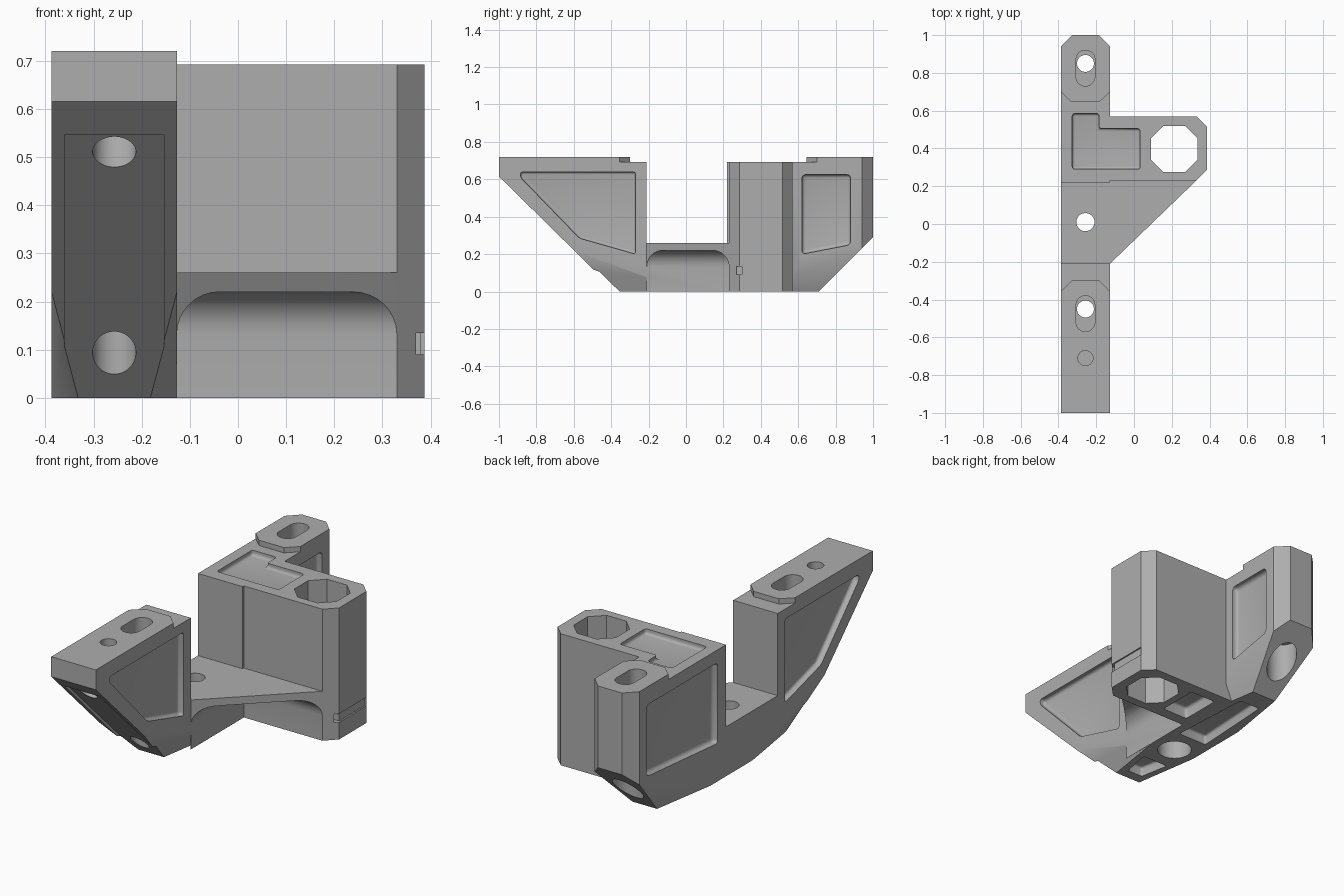
import bpy, bmesh, math
from mathutils import Vector, Matrix

if "Cube" in bpy.data.objects:
    bpy.data.objects.remove(bpy.data.objects["Cube"], do_unlink=True)

grey = bpy.data.materials.new("plain_grey")
grey.use_nodes = True
grey.diffuse_color = (0.42, 0.42, 0.42, 1)
grey.node_tree.nodes["Principled BSDF"].inputs["Base Color"].default_value = (0.42, 0.42, 0.42, 1)

LEFT, RIGHT, MID = -0.387, -0.127, -0.257   # sides and middle of the long arm
HALF = RIGHT - MID


def finish(name, bm):
    bmesh.ops.recalc_face_normals(bm, faces=bm.faces)
    me = bpy.data.meshes.new(name)
    bm.to_mesh(me)
    bm.free()
    me.materials.append(grey)
    ob = bpy.data.objects.new(name, me)
    bpy.context.collection.objects.link(ob)
    return ob


def prism_mesh(pts, lo, hi, axis="z", bevel=0):
    """Extrude an outline along z, or a (y, z) outline along x."""
    bm = bmesh.new()
    place = (lambda u, v: (u, v, lo)) if axis == "z" else (lambda u, v: (lo, u, v))
    face = bm.faces.new([bm.verts.new(place(u, v)) for u, v in pts])
    new = bmesh.ops.extrude_face_region(bm, geom=[face])["geom"]
    move = Vector((0, 0, hi - lo)) if axis == "z" else Vector((hi - lo, 0, 0))
    bmesh.ops.translate(bm, vec=move, verts=[g for g in new if isinstance(g, bmesh.types.BMVert)])
    bmesh.ops.recalc_face_normals(bm, faces=bm.faces)
    if bevel:
        bmesh.ops.bevel(bm, geom=bm.edges[:], offset=bevel, segments=4, profile=0.5, affect="EDGES")
    return bm


def prism(name, *args, **kw):
    return finish(name, prism_mesh(*args, **kw))


def combine(target, other, op="DIFFERENCE"):
    mod = target.modifiers.new("join", "BOOLEAN")
    mod.operation, mod.solver, mod.object = op, "EXACT", other
    other.hide_render = True
    bpy.ops.object.select_all(action="DESELECT")
    bpy.context.view_layer.objects.active = target
    target.select_set(True)
    bpy.ops.object.modifier_apply(modifier=mod.name)
    bpy.data.objects.remove(other, do_unlink=True)


def cut(*args, **kw):
    combine(bracket, prism("cutter", *args, **kw))


def slot(y0, y1, r, n=32):
    """Rounded outline on the arm's centre line, a circle when y0 equals y1."""
    pts = []
    for i in range(n):
        a = 2 * math.pi * (i + 0.5) / n
        pts.append((MID + r * math.cos(a), (y1 if math.sin(a) > 0 else y0) + r * math.sin(a)))
    return pts


def hole(y, r, lo, hi):
    cut(slot(y, y, r), lo, hi)


def box(x0, x1, y0, y1):
    return [(x0, y0), (x1, y0), (x1, y1), (x0, y1)]


# Long arm: side profile, then trimmed by planes
arm = prism_mesh([(-1, 0.72), (-1, 0.615), (-0.375, 0), (0.71, 0), (1, 0.29), (1, 0.692),
                  (0.22, 0.692), (0.22, 0.26), (-0.21, 0.26), (-0.21, 0.692),
                  (-0.36, 0.692), (-0.36, 0.72)], LEFT, RIGHT, "x")


def trim(a, b, c):
    """Trim the same corner on both sides of the arm."""
    for s in (1, -1):
        p = [Vector((MID + s * x, y, z)) for x, y, z in (a, b, c)]
        n = (p[1] - p[0]).cross(p[2] - p[0]).normalized()
        if n.dot(Vector((MID, 0.2, 0.5)) - p[0]) > 0:
            n.negate()
        bmesh.ops.bisect_plane(arm, geom=arm.verts[:] + arm.edges[:] + arm.faces[:], dist=1e-5,
                               plane_co=p[0], plane_no=n, clear_outer=True)
        bmesh.ops.holes_fill(arm, edges=[e for e in arm.edges if e.is_boundary], sides=0)


trim((HALF, -0.6, 0.22), (HALF - 0.058, -0.375, 0), (HALF, 0, 0))
trim((HALF, 0.94, 0.23), (HALF - 0.058, 0.71, 0), (HALF, 0.35, 0))
trim((HALF, 0.94, 0), (HALF - 0.06, 1, 0), (HALF, 0.94, 1))
bracket = finish("bracket_body", arm)

# Raised pads on both ends of the arm
c = 0.057
front_pad = [(LEFT, -1), (RIGHT, -1), (RIGHT, -0.355), (RIGHT - c, -0.3), (LEFT + c, -0.3), (LEFT, -0.355)]
rear_pad = [(LEFT, 0.7), (LEFT + c, 0.645), (RIGHT - c, 0.645), (RIGHT, 0.7),
            (RIGHT, 0.94), (RIGHT - 0.06, 1), (LEFT + 0.06, 1), (LEFT, 0.94)]
for pad in (front_pad, rear_pad):
    combine(bracket, prism("pad", pad, 0.66, 0.72), "UNION")

# Side block with chamfered outer corners
block = prism("side_block", [(MID, 0.23), (0.33, 0.23), (0.387, 0.287), (0.387, 0.515),
                             (0.33, 0.57), (MID, 0.57)], 0, 0.692)
combine(bracket, block, "UNION")

# Triangular gusset, hollowed below with rounded corners along the walls
gusset = prism("gusset", [(MID, -0.21), (RIGHT, -0.21), (0.33, 0.23), (0.33, 0.3), (MID, 0.3)], 0, 0.26)
hollow = prism_mesh(box(RIGHT, 0.7, -0.7, 0.23), -0.1, 0.22)
edges = [e for e in hollow.edges if all(v.co.z > 0.2 for v in e.verts)
         and (all(v.co.x < 0 for v in e.verts) or all(v.co.y > 0 for v in e.verts))]
bmesh.ops.bevel(hollow, geom=edges, offset=0.088, segments=8, profile=0.5, affect="EDGES")
combine(gusset, finish("hollow", hollow))
# keep the hidden root of the gusset clear of the arm's lower trim
combine(gusset, prism("root_cutter", box(-0.6, RIGHT - 0.001, -0.5, 0.5), -0.1, 0.2))
combine(bracket, gusset, "UNION")

# Octagonal shaft through the block, with the strap notch in its outer face
x0, x1, y0, y1, k = 0.09, 0.335, 0.275, 0.52, 0.065
cut([(x0 + k, y0), (x1 - k, y0), (x1, y0 + k), (x1, y1 - k),
     (x1 - k, y1), (x0 + k, y1), (x0, y1 - k), (x0, y0 + k)], -0.1, 0.9)
cut(box(0.379, 0.5, 0.27, 0.515), 0.09, 0.135)
cut(box(0.345, 0.5, 0.27, 0.3), 0.09, 0.135)

# Rounded pockets in the sides
front_pocket = [(-0.885, 0.64), (-0.27, 0.64), (-0.27, 0.2), (-0.57, 0.285), (-0.885, 0.61)]
for lo, hi in ((RIGHT - 0.03, 0), (-0.6, LEFT + 0.03)):
    cut(front_pocket, lo, hi, "x", 0.015)
    near = 0.62 if hi == 0 else 0.29
    cut([(near, 0.625), (0.88, 0.625), (0.88, 0.25), (near, 0.2)], lo, hi, "x", 0.02)

# Stepped pocket in the block's top and lightening pockets underneath
cut([(-0.327, 0.29), (0.033, 0.29), (0.033, 0.505), (-0.185, 0.505), (-0.185, 0.585), (-0.327, 0.585)],
    0.665, 0.8, bevel=0.015)
cut([(MID - 0.045, -0.3), (MID + 0.045, -0.3), (MID + 0.075, -0.14), (MID - 0.075, -0.14)], -0.1, 0.05, bevel=0.012)
cut([(MID - 0.085, 0.15), (MID + 0.085, 0.15), (MID + 0.06, 0.6), (MID - 0.06, 0.6)], -0.1, 0.05, bevel=0.012)
cut(box(-0.1, 0.05, 0.29, 0.51), -0.1, 0.06, bevel=0.015)

# Shallow strip sunk in the sloping front
strip = prism_mesh(box(-0.103, 0.103, -0.62, 0.34), -0.2, 0.014)
tilt = math.atan2(0.615, -0.625) - math.pi
strip.transform(Matrix.Translation((MID, -0.6875, 0.3075)) @ Matrix.Rotation(tilt, 4, "X")
                @ Matrix.Diagonal((1, -1, 1, 1)))
combine(bracket, finish("strip", strip))

# Slots and bolt holes
for y_mid, y_hole in ((-0.475, -0.45), (0.825, 0.85)):
    cut(slot(y_mid - 0.045, y_mid + 0.045, 0.05), 0.5, 0.9)
    hole(y_hole, 0.045, -0.1, 0.9)
hole(0.85, 0.075, -0.1, 0.28)
hole(0.01, 0.048, -0.1, 0.9)
hole(0.01, 0.085, -0.1, 0.14)
hole(-0.71, 0.04, 0.55, 0.9)

# Hole square to the sloping front
pin = prism_mesh([(x - MID, y) for x, y in slot(0, 0, 0.045)], -0.1, 0.2)
pin.transform(Matrix.Translation((MID, -0.885, 0.5)) @ Matrix.Rotation(-math.pi / 4, 4, "X"))
combine(bracket, finish("pin", pin))

bpy.ops.object.select_all(action="DESELECT")
bracket.select_set(True)
bpy.context.view_layer.objects.active = bracket
bpy.ops.object.shade_smooth_by_angle(angle=math.radians(30))
